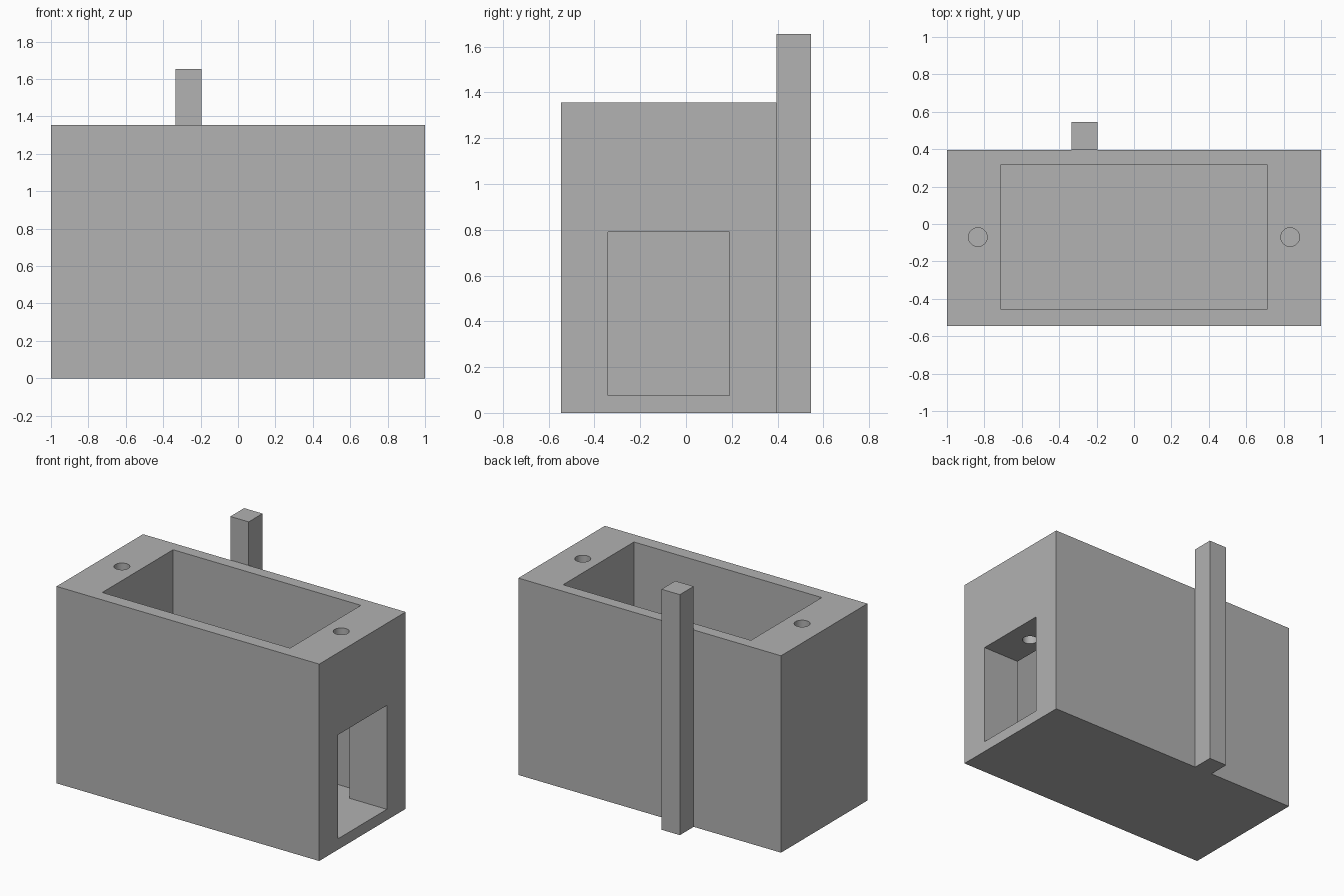
import bpy

# Remove the default cube
default = bpy.data.objects.get("Cube")
if default:
    bpy.data.objects.remove(default, do_unlink=True)

# Single grey material
grey = bpy.data.materials.new("plain grey")
grey.use_nodes = True
colour = (0.445, 0.445, 0.445, 1)
grey.diffuse_color = colour
grey.node_tree.nodes["Principled BSDF"].inputs["Base Color"].default_value = colour


def box(name, low, high):
    """Box spanning two opposite corners."""
    centre = [(a + b) / 2 for a, b in zip(low, high)]
    bpy.ops.mesh.primitive_cube_add(size=1, location=centre)
    obj = bpy.context.object
    obj.name = name
    obj.scale = [b - a for a, b in zip(low, high)]
    bpy.ops.object.transform_apply(location=False, rotation=False, scale=True)
    obj.data.materials.append(grey)
    return obj


def cut(target, cutter):
    """Subtract the cutter from the target, then discard it."""
    cutter.hide_render = True
    mod = target.modifiers.new("cut", 'BOOLEAN')
    mod.operation = 'DIFFERENCE'
    mod.solver = 'EXACT'
    mod.object = cutter
    bpy.context.view_layer.objects.active = target
    bpy.ops.object.modifier_apply(modifier=mod.name)
    bpy.data.objects.remove(cutter, do_unlink=True)


FLOOR, TOP, BACK = 0.075, 1.355, 0.395

# Main housing with open pocket and side window
body = box("housing", (-1, -0.545, 0), (1, BACK, TOP))
cut(body, box("pocket_cutter", (-0.715, -0.455, FLOOR), (0.715, 0.315, TOP + 0.2)))
cut(body, box("window_cutter", (0.6, -0.34, FLOOR), (1.2, 0.19, 0.79)))

# Screw holes in the two end walls
for x in (-0.835, 0.835):
    bpy.ops.mesh.primitive_cylinder_add(vertices=48, radius=0.05, depth=0.8,
                                        location=(x, -0.07, 1.1))
    hole = bpy.context.object
    hole.data.materials.append(grey)
    cut(body, hole)

# Smooth the hole walls, keep the box edges sharp
bpy.ops.object.select_all(action='DESELECT')
body.select_set(True)
bpy.context.view_layer.objects.active = body
bpy.ops.object.shade_smooth_by_angle()

# Upright post on the back
box("rear_post", (-0.335, BACK, 0), (-0.195, 0.545, 1.655))
